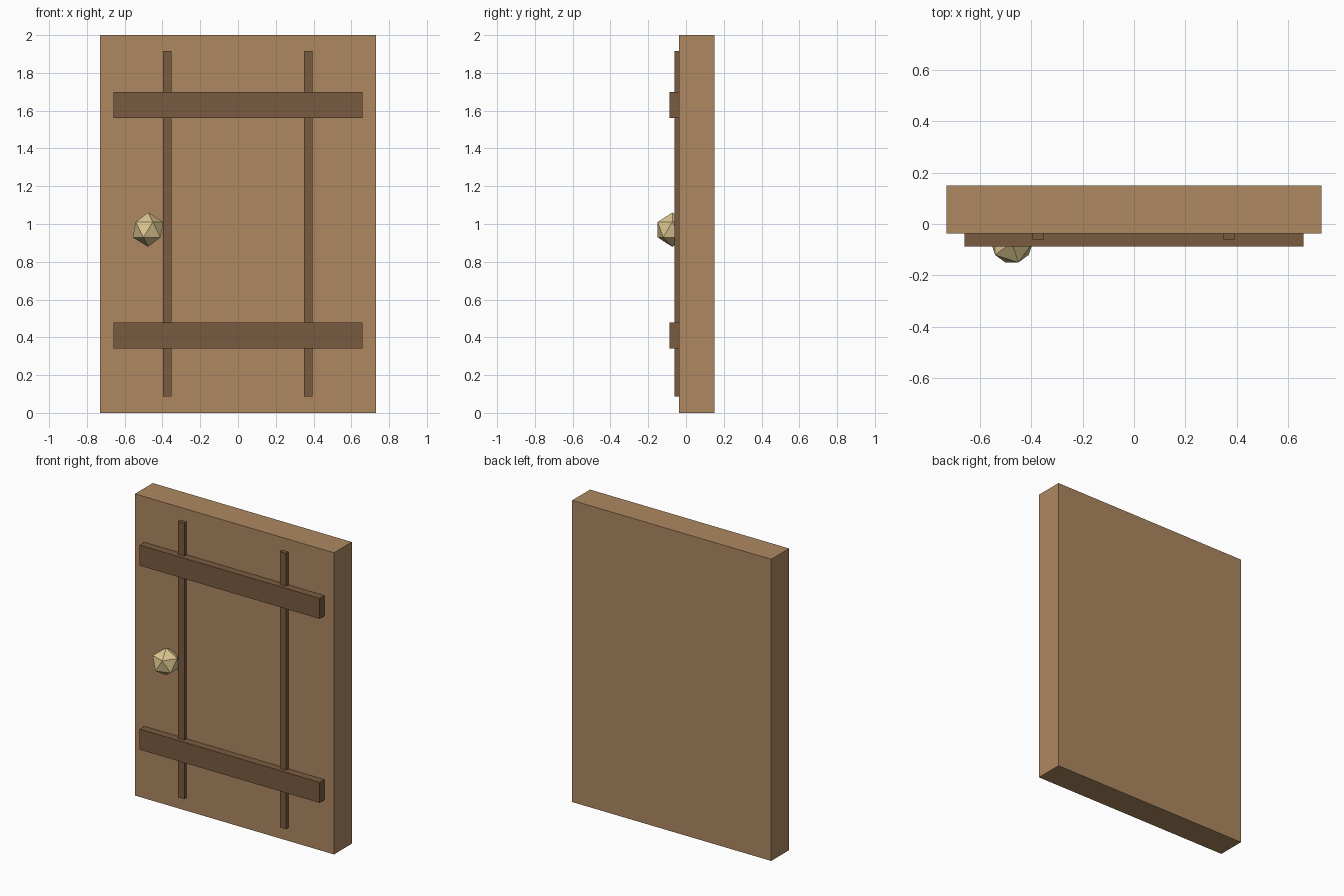
import bpy

if "Cube" in bpy.data.objects:
    bpy.data.objects.remove(bpy.data.objects["Cube"])


def material(name, rgb):
    mat = bpy.data.materials.new(name)
    mat.diffuse_color = (*rgb, 1)
    mat.use_nodes = True
    mat.node_tree.nodes["Principled BSDF"].inputs["Base Color"].default_value = mat.diffuse_color
    return mat


def box(name, x, y, z, mat):
    """Box from (min, max) pairs on each axis."""
    bpy.ops.mesh.primitive_cube_add(
        size=1, location=[(a + b) / 2 for a, b in (x, y, z)])
    ob = bpy.context.object
    ob.name = name
    ob.scale = [b - a for a, b in (x, y, z)]
    bpy.ops.object.transform_apply(location=False, rotation=False, scale=True)
    ob.data.materials.append(mat)
    return ob


light_wood = material("light_wood", (0.42, 0.25, 0.12))
dark_wood = material("dark_wood", (0.195, 0.105, 0.051))
brass = material("brass", (0.72, 0.57, 0.28))

FRONT = -0.037  # front face of the door slab

# Door slab
box("door_panel", (-0.73, 0.73), (FRONT, 0.15), (0, 2), light_wood)

# Thin upright strips
for side, x in (("left", -0.374), ("right", 0.372)):
    box(f"{side}_upright_strip", (x - 0.0225, x + 0.0225),
        (-0.061, FRONT), (0.087, 1.916), dark_wood)

# Wide cross battens lying over the strips
for level, z in (("lower", 0.41), ("upper", 1.63)):
    box(f"{level}_cross_batten", (-0.66, 0.66),
        (-0.087, FRONT), (z - 0.068, z + 0.068), dark_wood)

# Faceted door knob
bpy.ops.mesh.primitive_ico_sphere_add(
    subdivisions=1, radius=0.091, location=(-0.476, -0.0726, 0.97))
knob = bpy.context.object
knob.name = "door_knob"
knob.data.materials.append(brass)
